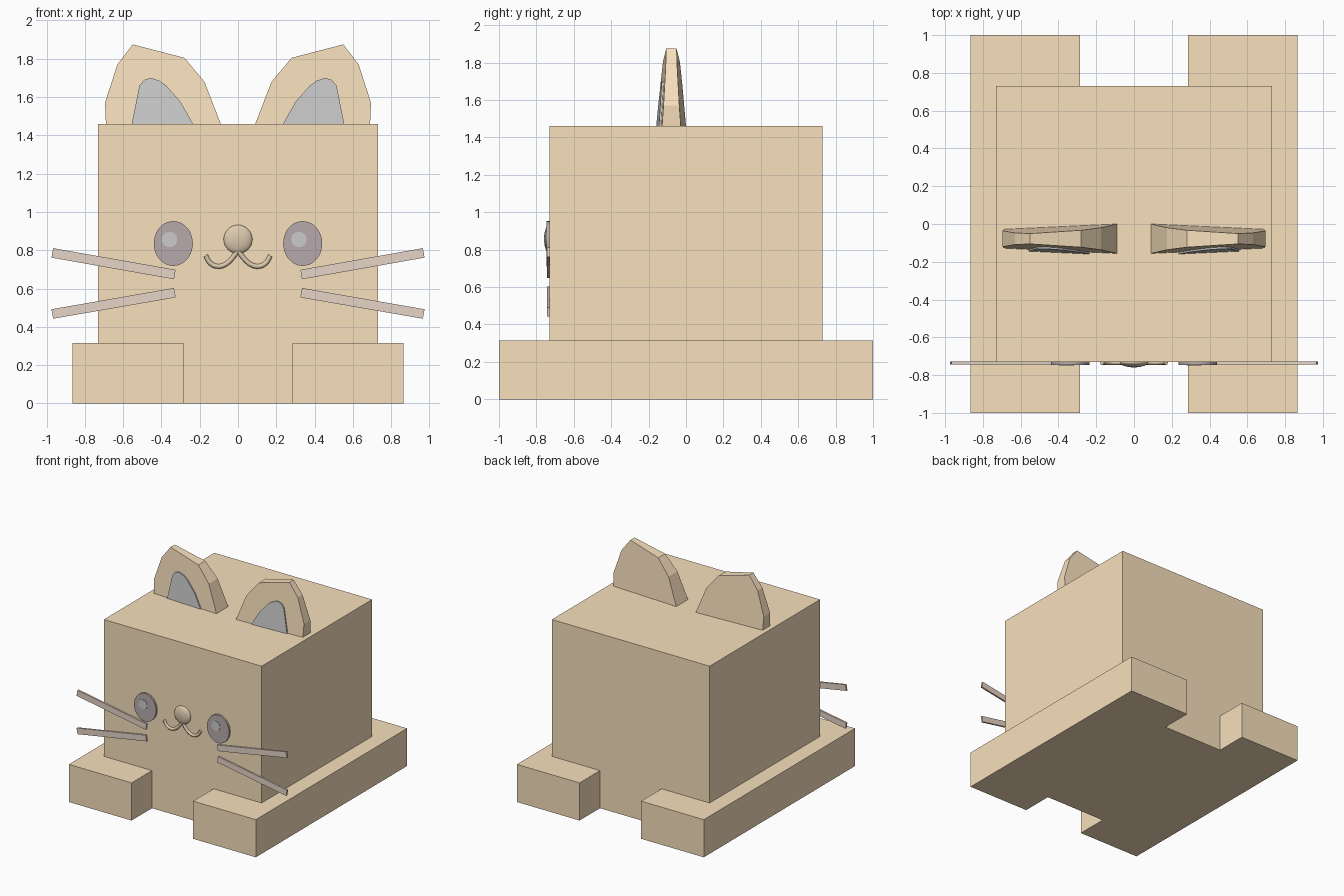
import bpy, bmesh, math

if "Cube" in bpy.data.objects:
    bpy.data.objects.remove(bpy.data.objects["Cube"])


def material(name, rgb):
    m = bpy.data.materials.new(name)
    m.diffuse_color = (*rgb, 1)
    m.use_nodes = True
    m.node_tree.nodes["Principled BSDF"].inputs["Base Color"].default_value = m.diffuse_color
    return m


FUR = material("fur", (0.94, 0.75, 0.51))
EYE = material("eye_dark", (0.47, 0.40, 0.41))
WHISKER = material("whisker_brown", (0.79, 0.66, 0.57))
NOSE = material("nose_brown", (0.72, 0.59, 0.42))


def box(name, size, loc, mat, tilt=0):
    bpy.ops.mesh.primitive_cube_add(size=1, location=loc)
    ob = bpy.context.object
    ob.name = name
    ob.scale = size
    ob.rotation_euler.y = tilt
    ob.data.materials.append(mat)
    return ob


def disc(name, loc, rx, rz, depth, mat=None):
    bpy.ops.mesh.primitive_cylinder_add(vertices=40, radius=1, depth=1,
                                        location=loc, rotation=(math.pi / 2, 0, 0))
    ob = bpy.context.object
    ob.name = name
    ob.scale = (rx, rz, depth)
    if mat:
        ob.data.materials.append(mat)
    bpy.ops.object.shade_smooth_by_angle()
    return ob


def ear_half(x, z):
    # ear thins towards its outer edge and its tip
    return 0.078 - 0.0467 * (x - 0.09) - 0.07 * (z - 1.46)


def ear_plate(name, outline, side, front, back, mat=None):
    bm = bmesh.new()
    f = [bm.verts.new((side * x, front(x, z), z)) for x, z in outline]
    b = [bm.verts.new((side * x, back(x, z), z)) for x, z in outline]
    bm.faces.new(f)
    bm.faces.new(b[::-1])
    for i in range(len(f)):
        j = (i + 1) % len(f)
        bm.faces.new((f[j], f[i], b[i], b[j]))
    bmesh.ops.recalc_face_normals(bm, faces=bm.faces)
    me = bpy.data.meshes.new(name)
    bm.to_mesh(me)
    bm.free()
    if mat:
        me.materials.append(mat)
    ob = bpy.data.objects.new(name, me)
    bpy.context.collection.objects.link(ob)


# Body
box("body", (1.46, 1.46, 1.46), (0, 0, 0.73), FUR)

EAR = [(0.09, 1.46), (0.175, 1.68), (0.28, 1.805), (0.55, 1.875),
       (0.63, 1.77), (0.695, 1.57), (0.69, 1.46)]
INNER = [(0.235, 1.46), (0.30, 1.575), (0.375, 1.66), (0.41, 1.685), (0.455, 1.70),
         (0.49, 1.69), (0.515, 1.66), (0.555, 1.46)]
CY = -0.078

for s, tag in ((-1, "left"), (1, "right")):
    # Long foot slabs
    box(f"foot_{tag}", (0.58, 2.0, 0.315), (s * 0.575, 0, 0.1575), FUR)

    # Ears with grey inner plates
    ear_plate(f"ear_{tag}", EAR, s,
              lambda x, z: CY - ear_half(x, z), lambda x, z: CY + ear_half(x, z), FUR)
    ear_plate(f"inner_ear_{tag}", INNER, s,
              lambda x, z: CY - ear_half(x, z) - 0.010, lambda x, z: CY - ear_half(x, z) + 0.01)

    # Eyes and highlights (both highlights sit to the same side)
    disc(f"eye_{tag}", (s * 0.338, -0.735, 0.835), 0.102, 0.117, 0.022, EYE)
    disc(f"eye_highlight_{tag}", (s * 0.338 - 0.02, -0.739, 0.856), 0.04, 0.04, 0.022)

    # Whiskers
    for name, (z0, z1) in (("upper", (0.673, 0.786)), ("lower", (0.578, 0.467))):
        dx, dz = 0.64, z1 - z0
        box(f"whisker_{name}_{tag}", (math.hypot(dx, dz), 0.015, 0.05),
            (s * 0.65, -0.7355, (z0 + z1) / 2), WHISKER, -s * math.atan2(dz, dx))

# Nose
bpy.ops.mesh.primitive_uv_sphere_add(segments=32, ring_count=16, radius=1,
                                     location=(0, -0.732, 0.857))
nose = bpy.context.object
nose.name = "nose"
nose.scale = (0.075, 0.027, 0.075)
nose.data.materials.append(NOSE)
bpy.ops.object.shade_smooth_by_angle()

# Mouth: two hooked tubes meeting under the nose
right = [(0, 0.80), (0.03, 0.758), (0.07, 0.724), (0.108, 0.716), (0.145, 0.733), (0.169, 0.772)]
cu = bpy.data.curves.new("mouth", "CURVE")
cu.dimensions = "3D"
cu.bevel_depth = 0.0125
cu.bevel_resolution = 2
cu.use_fill_caps = True
cu.resolution_u = 6
for s in (-1, 1):
    sp = cu.splines.new("BEZIER")
    sp.bezier_points.add(len(right) - 1)
    for p, (x, z) in zip(sp.bezier_points, right):
        p.co = (s * x, 0, z)
        p.handle_left_type = p.handle_right_type = "AUTO"
cu.materials.append(NOSE)
mouth = bpy.data.objects.new("mouth", cu)
mouth.location.y = -0.734
bpy.context.collection.objects.link(mouth)
